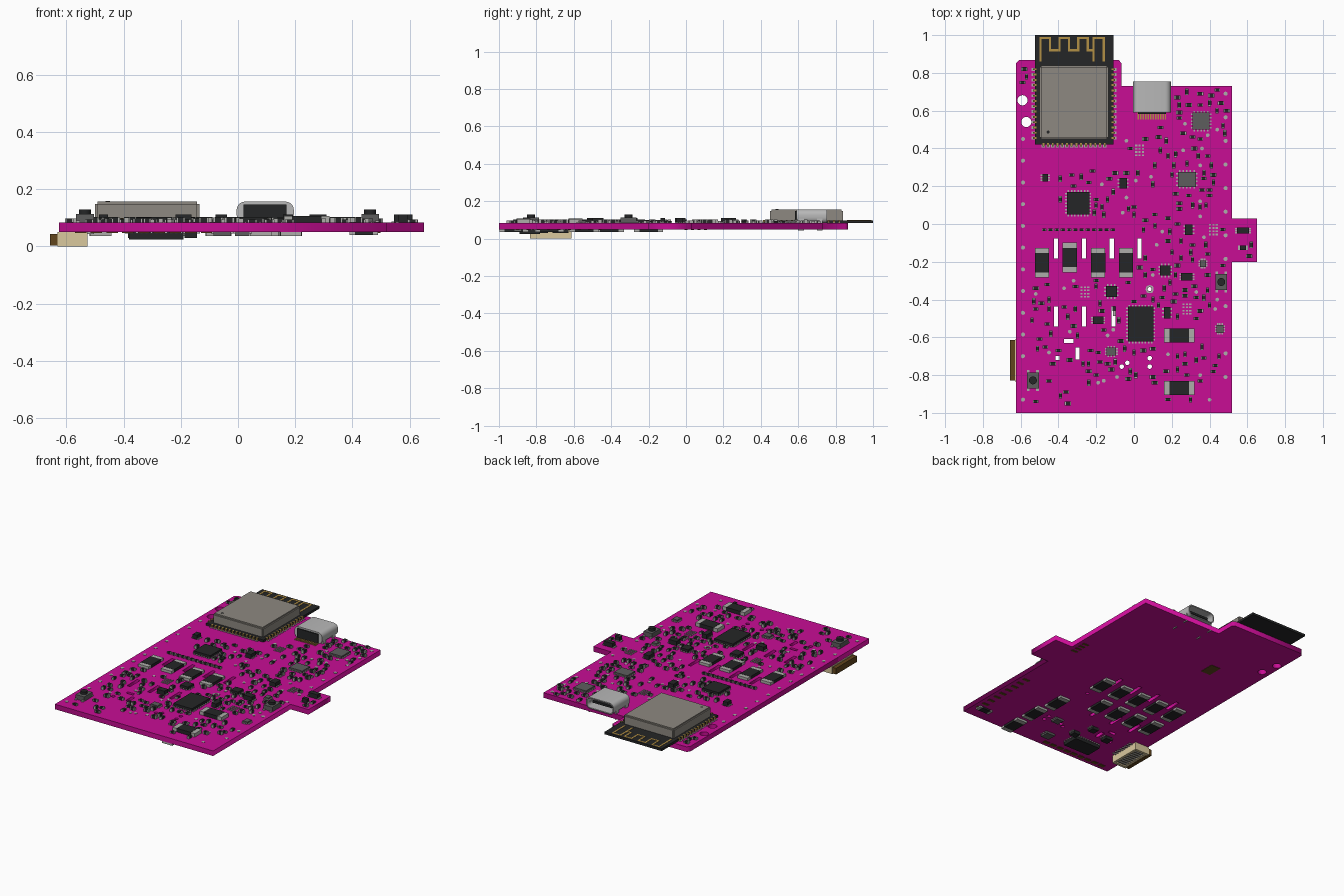
import bpy, bmesh, math, random
from mathutils import Matrix

if "Cube" in bpy.data.objects:
    bpy.data.objects.remove(bpy.data.objects["Cube"])

random.seed(7)
TOP, BOT = 0.083, 0.05
COL = {"magenta": (0.58, 0.004, 0.30), "black": (0.018, 0.019, 0.02), "grey": (0.11, 0.11, 0.11),
       "tin": (0.42, 0.42, 0.40), "can": (0.27, 0.25, 0.22), "steel": (0.48, 0.48, 0.48),
       "gold": (0.45, 0.28, 0.06), "beige": (0.70, 0.58, 0.34), "brown": (0.12, 0.06, 0.012)}
mats = {}
for n, c in COL.items():
    mats[n] = bpy.data.materials.new(n)
    mats[n].diffuse_color = (*c, 1)
parts, taken = {}, []


def mesh(name, mat):
    return parts.setdefault(name, (bmesh.new(), mat))[0]


def box(name, mat, x, y, z0, z1, w, d):
    m = Matrix.Translation((x, y, (z0 + z1) / 2)) @ Matrix.Diagonal((w, d, abs(z1 - z0), 1))
    return bmesh.ops.create_cube(mesh(name, mat), size=1, matrix=m)["verts"]


def disc(name, mat, x, y, z0, z1, r, n=16):
    bmesh.ops.create_cone(mesh(name, mat), cap_ends=True, segments=n, radius1=r, radius2=r,
                          depth=z1 - z0, matrix=Matrix.Translation((x, y, (z0 + z1) / 2)))


def claim(x, y, w, d, force=False):
    """Reserve a rectangle on the top side; False when it overlaps something."""
    hit = any(abs(x - a) < (w + c) / 2 + .007 and abs(y - b) < (d + e) / 2 + .007 for a, b, c, e in taken)
    if force or not hit:
        taken.append((x, y, w, d))
    return not hit


def heights(side, h):
    return (TOP, TOP + h) if side > 0 else (BOT - h, BOT)


def two_terminal(name, x, y, w, d, h, side=1):
    """Dark body with a metal cap at each end of its longer axis."""
    z0, z1 = heights(side, h)
    along = w > d
    L = max(w, d)
    box(name + "_bodies", "black", x, y, z0, z1, w * (.64 if along else 1), d * (1 if along else .64))
    for s in (-1, 1):
        o = s * L * .41
        box(name + "_caps", "tin", x + o * along, y + o * (not along), z0, z1 - .001 * side,
            L * .18 if along else w * .98, d * .98 if along else L * .18)


def chip(x, y, w, d, h=.02, side=1, mat="black", four=True):
    """IC body with a row of short leads on two or four sides."""
    if side > 0:
        claim(x, y, w + .02, d + .02, True)
    z0, z1 = heights(side, h)
    box("chips_" + mat, mat, x, y, z0, z1, w, d)
    a, b = (z0, z0 + .005) if side > 0 else (z1 - .005, z1)
    n = max(3, round(d / .018))
    for i in range(n):
        box("chip_leads", "tin", x, y + d * ((i + .5) / n - .5), a, b, w + .018, .008)
    n = max(3, round(w / .018))
    for i in range(n if four else 0):
        box("chip_leads", "tin", x + w * ((i + .5) / n - .5), y, a, b, .008, d + .018)


# Circuit board: outline plus holes as a filled 2D curve
outline = [(-.625, -1), (.52, -1), (.52, -.2), (.65, -.2), (.65, .03), (.52, .03), (.52, .73), (-.065, .73),
           (-.065, .85), (-.08, .867), (-.61, .867), (-.625, .85)]
slots = [(x, -.13, .022, .105) for x in (-.413, -.265, -.118, .03)]
slots += [(x, -.49, .022, .105) for x in (-.413, -.265, -.108)]
slots += [(-.345, -.62, .05, .02), (-.3, -.685, .022, .065), (-.405, -.71, .022, .022)]
rounds = [(-.59, .655, .027), (-.57, .54, .027), (-.065, -.755, .012), (-.035, -.735, .012),
          (.083, -.71, .012), (.083, -.755, .012), (.083, -.345, .011)]
loops = [outline]
for x, y, w, d in slots:
    loops.append([(x + sx * w / 2, y + sy * d / 2) for sx, sy in ((-1, -1), (1, -1), (1, 1), (-1, 1))])
    claim(x, y, w, d, True)
for x, y, r in rounds:
    loops.append([(x + r * math.cos(t * math.pi / 10), y + r * math.sin(t * math.pi / 10)) for t in range(20)])
    claim(x, y, 2.4 * r, 2.4 * r, True)
cu = bpy.data.curves.new("circuit_board", "CURVE")
cu.dimensions, cu.fill_mode, cu.extrude = "2D", "BOTH", (TOP - BOT) / 2
for lp in loops:
    sp = cu.splines.new("POLY")
    sp.points.add(len(lp) - 1)
    for p, (x, y) in zip(sp.points, lp):
        p.co = (x, y, 0, 1)
    sp.use_cyclic_u = True
cu.materials.append(mats["magenta"])
board = bpy.data.objects.new("circuit_board", cu)
board.location.z = (TOP + BOT) / 2
bpy.context.collection.objects.link(board)
bpy.context.view_layer.objects.active = board
board.select_set(True)
bpy.ops.object.convert(target="MESH")

# Radio module: carrier, chamfered shield can, antenna trace, edge pads
claim(-.317, .68, .46, .56, True)
box("radio_carrier", "grey", -.317, .71, TOP, .098, .415, .58)
for v in (carrier := mesh("radio_carrier", "grey")).verts:
    v.co.z = min(v.co.z, .098)
parts["radio_carrier"] = (carrier, "black")
box("shield_can", "can", -.317, .645, .098, .157, .365, .39)
bm = mesh("shield_can", "can")
bmesh.ops.bevel(bm, geom=[e for e in bm.edges if max(v.co.z for v in e.verts) > .15],
                offset=.008, segments=2, affect="EDGES")
disc("can_marker", "black", -.455, .487, .155, .158, .008)
path = [(-.495, .865), (-.495, .985)]
for i, x in enumerate((-.445, -.395, -.345, -.295, -.245)):
    path += [(x, path[-1][1]), (x, .985 if i % 2 else .92)]
path += [(-.215, .92), (-.215, .985), (-.16, .985), (-.16, .865)]
segs = list(zip(path, path[1:])) + [((-.215, .92), (-.215, .865))]
for (x0, y0), (x1, y1) in segs:
    box("antenna_trace", "gold", (x0 + x1) / 2, (y0 + y1) / 2, .097, .0995,
        abs(x1 - x0) + .011, abs(y1 - y0) + .011)
edge = [(x, .455 + i * .028, .026, .014) for i in range(14) for x in (-.525, -.109)]
edge += [(-.48 + i * .025, .42, .014, .026) for i in range(14)]
for x, y, w, d in edge:
    box("radio_pads", "gold", x, y, TOP, .0995, w * .7, d * .7)
    box("radio_solder", "tin", x, y, TOP, .086, w * 1.3, d * 1.1)

# USB socket: rounded tube open towards the back, tongue, insulator, pins, legs
claim(.095, .66, .22, .22, True)
bm = mesh("usb_shell", "steel")


def usb_loop(y, inset):
    r, hw, hz = .03 - inset, .1 - inset, .037 - inset
    out = []
    for sx, sz, a0 in ((1, 1, 0), (-1, 1, 90), (-1, -1, 180), (1, -1, 270)):
        for k in range(6):
            a = math.radians(a0 + 18 * k)
            out.append(bm.verts.new((.095 + sx * (hw - r) + r * math.cos(a), y,
                                     .12 + sz * (hz - r) + r * math.sin(a))))
    return out


rings = [usb_loop(*p) for p in ((.59, 0), (.755, 0), (.755, .007), (.61, .007))]
for a, b in zip(rings, rings[1:]):
    for i in range(24):
        j = (i + 1) % 24
        bm.faces.new((a[i], a[j], b[j], b[i]))
bm.faces.new(rings[0])
bm.faces.new(rings[-1])
bmesh.ops.recalc_face_normals(bm, faces=bm.faces)
box("usb_tongue", "black", .095, .67, .113, .127, .14, .12)
box("usb_insulator", "black", .095, .592, TOP, .147, .15, .02)
for i in range(12):
    box("usb_pins", "gold", .023 + i * .0131, .572, TOP, .089, .007, .035)
for x in (0, .19):
    for y in (.615, .715):
        box("usb_legs", "steel", x, y, .045, .115, .008, .03)

# Top chips: x, y, width, depth
for c in ((-.296, .11, .12, .12), (.035, -.53, .135, .185), (.165, -.246, .055, .055), (-.12, -.357, .058, .06)):
    chip(*c)
for c in ((-.058, .215, .04, .055), (-.47, .245, .03, .042), (.28, -.28, .06, .04), (-.19, -.51, .055, .038),
          (.175, -.47, .034, .06), (.29, -.03, .04, .055), (.577, -.035, .065, .032), (.577, -.125, .034, .024)):
    chip(*c, h=.028, four=False)
for c in ((.355, .545, .09, .09), (.28, .236, .095, .08), (-.12, -.675, .05, .04), (.365, -.21, .03, .035),
          (.455, -.555, .035, .042)):
    chip(*c, h=.014, mat="grey")

# Large two-terminal parts on top
for x, y in ((-.487, -.205), (-.34, -.178), (-.19, -.205), (-.042, -.205)):
    claim(x, y, .08, .16, True)
    two_terminal("sense_resistors", x, y, .076, .158, .018)
for y in (-.59, -.868):
    claim(.24, y, .16, .08, True)
    two_terminal("diodes", .24, y, .16, .074, .024)

# Push buttons
for x, y in ((-.535, -.828), (.462, -.307)):
    claim(x, y, .08, .12, True)
    box("button_cases", "grey", x, y, TOP, .113, .062, .085)
    disc("button_caps", "black", x, y, .113, .13, .021, 20)
    for sx in (-1, 1):
        for sy in (-1, 1):
            box("button_legs", "tin", x + sx * .024, y + sy * .047, TOP, .09, .014, .016)

# Bare solder pad arrays and the test point
for x, y in ((.03, .39), (-.26, -.36), (.42, -.03), (.28, -.45)):
    claim(x, y, .055, .07, True)
    for i in range(3):
        for j in range(4):
            box("solder_pads", "tin", x + (i - 1) * .018, y + (j - 1.5) * .017, TOP, .088, .011, .009)
for k in range(16):
    t = k * math.pi / 8
    box("test_point", "tin", .083 + .017 * math.cos(t), -.345 + .017 * math.sin(t), TOP, .086, .009, .009)

# Vias along the edges
for i in range(13):
    for x, y in ((-.588, .45 - .115 * i), (.485, .69 - .125 * i)):
        if claim(x, y, .02, .02):
            disc("vias", "tin", x, y, TOP, .085, .011, 12)

# Small passives: one tidy row, then scattered clusters (x0, x1, y0, y1, count)
row = [(-.475 + .033 * i, -.03) for i in range(12)]
for x, y in row:
    claim(x, y, .022, .024, True)
    two_terminal("passives", x, y, .024, .014, .014)
zones = [(.22, .49, .45, .71, 34), (.2, .42, .08, .4, 34), (-.05, .2, .2, .52, 12), (-.4, .02, .02, .28, 24),
         (.02, .48, -.25, .08, 26), (-.55, 0, -.48, -.29, 18), (.05, .45, -.5, -.25, 34), (-.55, .14, -.66, -.4, 18),
         (-.25, .12, -.84, -.65, 20), (.1, .45, -.95, -.64, 18), (-.55, -.25, -.97, -.62, 10),
         (-.59, -.55, .75, .84, 4), (.54, .63, -.18, 0, 4)]
for x0, x1, y0, y1, n in zones:
    for k in range(n * 6):
        if n == 0:
            break
        x, y = round(random.uniform(x0, x1), 2), round(random.uniform(y0, y1), 2)
        w, d = random.choice(((.03, .016), (.016, .03), (.034, .02), (.018, .034)))
        if claim(x, y, w, d):
            n -= 1
            if n % 6 == 5:
                disc("vias", "tin", x, y, TOP, .085, .01, 12)
            else:
                two_terminal("passives", x, y, w, d, random.choice((.012, .015, .02)))

# Underside: power parts, chips, bare pads
for x, y in [(-.48 + .14 * i, -.2) for i in range(5)] + [(-.48 + .135 * i, -.41) for i in range(4)] + \
        [(.155, -.545), (.18, -.73), (.185, -.92)]:
    two_terminal("underside_resistors", x, y, .076, .155, .014, -1)
chip(-.285, -.835, .19, .11, .025, -1)
for x, y, w, m in ((-.165, -.76, .045, "black"), (-.36, -.69, .05, "black"), (-.22, -.65, .045, "black"),
                   (-.055, -.885, .06, "grey"), (.015, -.71, .05, "grey")):
    chip(x, y, w, w, .02 if m == "black" else .014, -1, m, False)
box("underside_pads", "brown", -.31, .36, .048, BOT, .07, .1)
for i in range(9):
    box("underside_pads", "brown", -.55 + .055 * i, -.965, .047, BOT, .04, .025)
    box("underside_pads", "brown", .475, -.9 + .055 * i, .047, BOT, .045, .018)
for i in range(4):
    box("underside_pads", "brown", .475, .0 + .035 * i, .047, BOT, .04, .015)
two_terminal("underside_resistors", .44, -.9, .1, .04, .01, -1)

# Ribbon cable connector under the left edge
yc = -.722
box("ribbon_connector", "beige", -.578, yc, .008, BOT, .105, .19)
for s in (-1, 1):
    box("ribbon_connector", "beige", -.578, yc + s * .102, 0, BOT, .105, .018)
for x in (-.617, -.533):
    box("ribbon_connector", "beige", x, yc, 0, .02, .016, .2)
for i in range(8):
    y = yc - .077 + .022 * i
    box("connector_contacts", "tin", -.575, y, .002, .012, .07, .009)
    box("connector_contacts", "tin", -.518, y, .043, BOT, .03, .009)
box("connector_latch", "brown", -.643, yc, .003, .043, .026, .215)

# Turn every collected mesh into an object
for name, (bm, mat) in parts.items():
    me = bpy.data.meshes.new(name)
    bm.to_mesh(me)
    bm.free()
    me.materials.append(mats[mat])
    ob = bpy.data.objects.new(name, me)
    bpy.context.collection.objects.link(ob)
    if name in ("usb_shell", "button_caps"):
        with bpy.context.temp_override(object=ob, active_object=ob, selected_objects=[ob],
                                       selected_editable_objects=[ob]):
            bpy.ops.object.shade_smooth_by_angle(angle=math.radians(35))

for m in bpy.data.materials:
    if m.users and not m.is_grease_pencil:
        m.use_nodes = True
        m.node_tree.nodes["Principled BSDF"].inputs["Base Color"].default_value = m.diffuse_color
